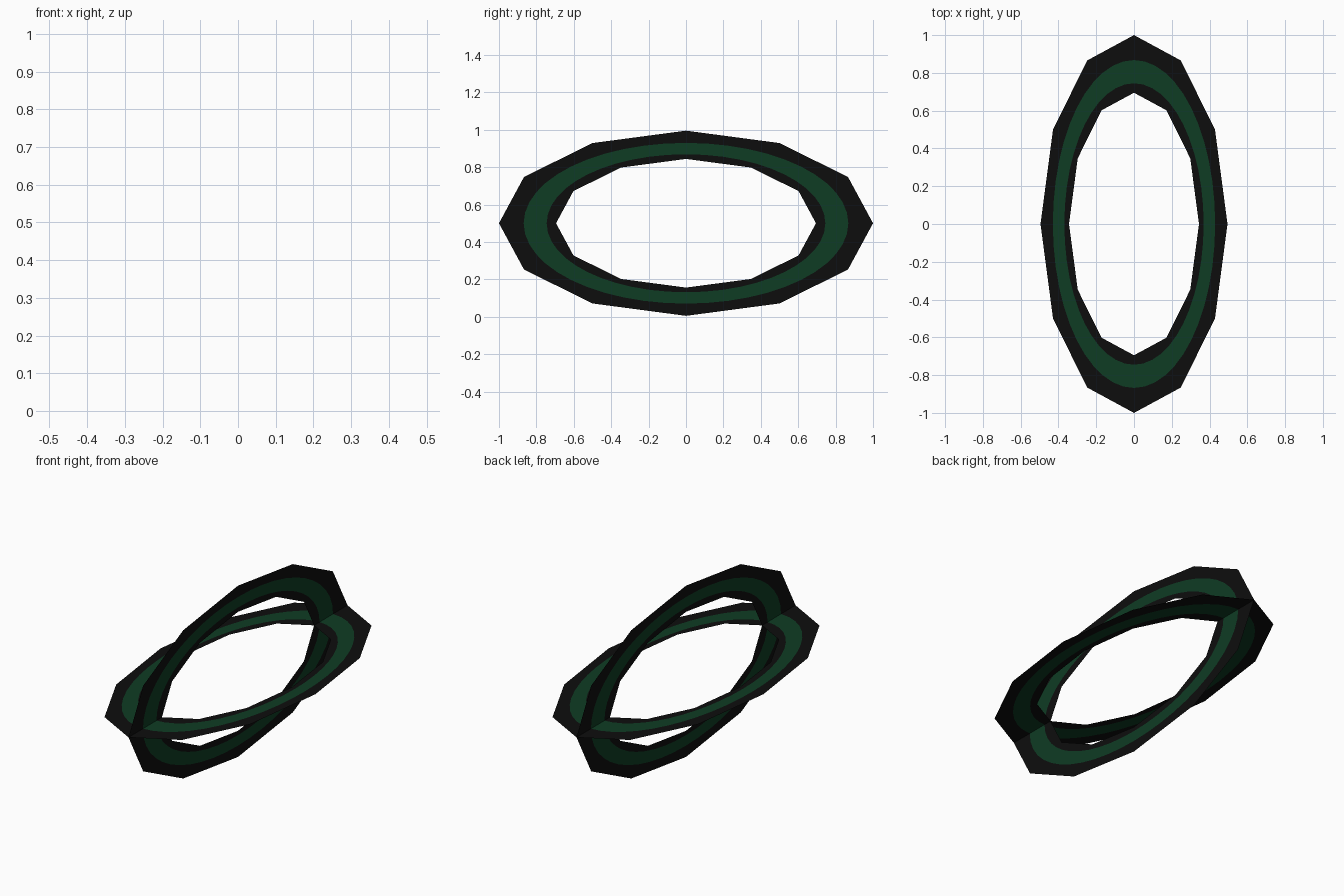
import bpy, bmesh, math

if "Cube" in bpy.data.objects:
    bpy.data.objects.remove(bpy.data.objects["Cube"])


def material(name, rgb):
    m = bpy.data.materials.new(name)
    m.diffuse_color = (*rgb, 1.0)
    m.use_nodes = True
    m.node_tree.nodes["Principled BSDF"].inputs["Base Color"].default_value = m.diffuse_color
    return m


BLACK = material("black", (0.004, 0.004, 0.004))
GREEN = material("dark_green", (0.0045, 0.045, 0.0175))
STEPS = 48
WIDTH = 0.495         # half width of each oval; half length is 1


def twelve_gon(radius):
    """Radius of a 12-sided outline, with corners every 30 degrees."""
    half = math.radians(15)
    return lambda a: radius * math.cos(half) / math.cos(a % (2 * half) - half)


def circle(radius):
    return lambda a: radius


def oval_ring(name, upright):
    """Flat oval ring: black rims with a rounded green band between them."""
    outlines = [twelve_gon(1.0), circle(0.868), circle(0.745), twelve_gon(0.695)]
    bm = bmesh.new()
    loops = []
    for outline in outlines:
        loop = []
        for i in range(STEPS):
            a = 2 * math.pi * i / STEPS
            r = outline(a)
            u, y = WIDTH * r * math.cos(a), r * math.sin(a)
            loop.append(bm.verts.new((0, y, 0.5 + u) if upright else (u, y, 0.5)))
        loops.append(loop)
    for k in range(3):
        for i in range(STEPS):
            j = (i + 1) % STEPS
            f = bm.faces.new((loops[k][i], loops[k][j],
                              loops[k + 1][j], loops[k + 1][i]))
            f.normal_update()
            if f.normal.x + f.normal.z < 0:   # face right / up
                f.normal_flip()
            f.material_index = 1 if k == 1 else 0
    mesh = bpy.data.meshes.new(name)
    bm.to_mesh(mesh)
    bm.free()
    mesh.materials.append(BLACK)
    mesh.materials.append(GREEN)
    bpy.context.collection.objects.link(bpy.data.objects.new(name, mesh))


# Two paper-thin rings, one upright and one lying flat, crossing at their tips
oval_ring("upright_ring", True)
oval_ring("flat_ring", False)
